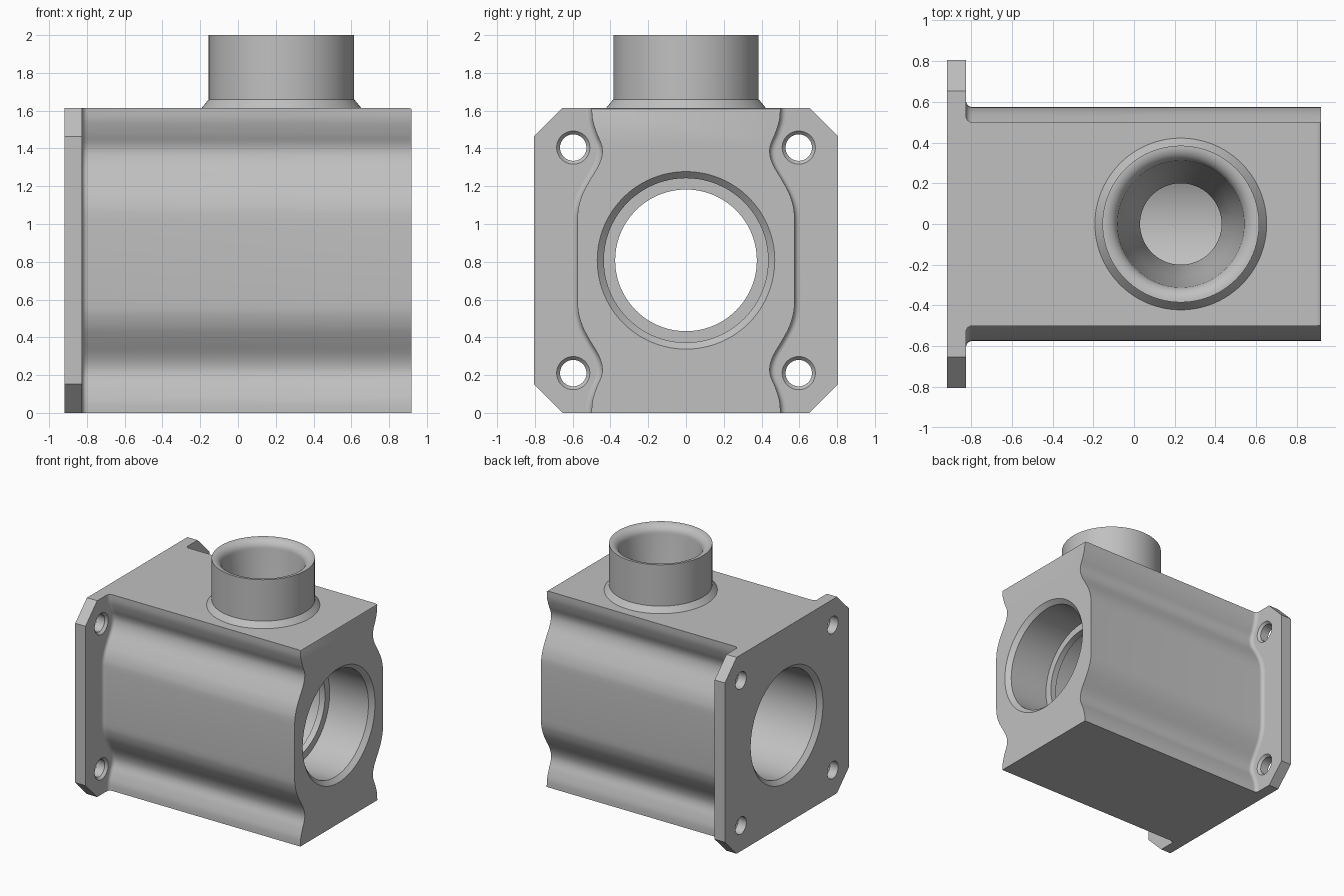
import bpy, bmesh, math
from mathutils import Matrix, Vector

cube = bpy.data.objects.get("Cube")
if cube:
    bpy.data.objects.remove(cube, do_unlink=True)

END = 0.918          # half length along x
TOP = 1.615          # body and flange height
MID = TOP / 2
FLANGE_X = -0.825    # inner face of the flange
SPOUT_X = 0.23

metal = bpy.data.materials.new("cast grey metal")
metal.use_nodes = True
grey = (0.53, 0.53, 0.53, 1)
metal.diffuse_color = grey
bsdf = next(n for n in metal.node_tree.nodes if n.type == 'BSDF_PRINCIPLED')
bsdf.inputs["Base Color"].default_value = grey


def finish(bm, name):
    bmesh.ops.recalc_face_normals(bm, faces=bm.faces)
    mesh = bpy.data.meshes.new(name)
    bm.to_mesh(mesh)
    bm.free()
    mesh.materials.append(metal)
    obj = bpy.data.objects.new(name, mesh)
    bpy.context.collection.objects.link(obj)
    return obj


def loft(bm, sections, closed=False):
    """Skin a row of equal vertex loops, capping the ends unless closed."""
    loops = [[bm.verts.new(p) for p in s] for s in sections]
    n = len(loops[0])
    pairs = list(zip(loops, loops[1:]))
    if closed:
        pairs.append((loops[-1], loops[0]))
    else:
        bm.faces.new(loops[0])
        bm.faces.new(loops[-1])
    for a, b in pairs:
        for i in range(n):
            j = (i + 1) % n
            bm.faces.new((a[i], a[j], b[j], b[i]))


def lathe(name, profile, matrix, closed=False, steps=96):
    """Revolve (radius, height) points about the local z axis."""
    turn = [2 * math.pi * i / steps for i in range(steps)]
    bm = bmesh.new()
    loft(bm, [[matrix @ Vector((r * math.cos(t), r * math.sin(t), h)) for t in turn]
              for r, h in profile], closed)
    return finish(bm, name)


def cut(obj, cutter):
    mod = obj.modifiers.new("cut", 'BOOLEAN')
    mod.operation = 'DIFFERENCE'
    mod.solver = 'EXACT'
    mod.object = cutter
    bpy.context.view_layer.objects.active = obj
    bpy.ops.object.modifier_apply(modifier=mod.name)


def smooth_curve(points, steps=5):
    """Catmull-Rom interpolation through 2D points."""
    pts = [Vector(p) for p in points]
    pts = [pts[0]] + pts + [pts[-1]]
    out = []
    for a, b, c, d in zip(pts, pts[1:], pts[2:], pts[3:]):
        for k in range(steps):
            t = k / steps
            out.append(0.5 * (2 * b + (c - a) * t + (2 * a - 5 * b + 4 * c - d) * t ** 2
                              + (3 * b - a - 3 * c + d) * t ** 3))
    return out + [pts[-1]]


# Body: waisted side outline, mirrored top to bottom and side to side
upper = smooth_curve([(0.5, TOP), (0.495, 1.55), (0.473, 1.48), (0.448, 1.42), (0.444, 1.37),
                      (0.463, 1.31), (0.51, 1.23), (0.547, 1.16), (0.569, 1.09), (0.575, 1.03)])
side = [(p.x, p.y) for p in upper] + [(p.x, TOP - p.y) for p in reversed(upper)]


def body_section(x, grow):
    return ([(x, y + grow, z) for y, z in side]
            + [(x, -y - grow, z) for y, z in reversed(side)])


FILLET = 0.03
sections = []
for k in range(7):
    a = math.pi / 2 * k / 6
    sections.append(body_section(FLANGE_X + FILLET * (1 - math.cos(a)),
                                 FILLET * (1 - math.sin(a))))
sections.append(body_section(END, 0))
bm = bmesh.new()
loft(bm, sections)
rim = [e for e in bm.edges
       if all(v.co.x > END - 0.01 and v.co.z > TOP - 0.001 for v in e.verts)]
bmesh.ops.bevel(bm, geom=rim, offset=0.025, segments=4, profile=0.5, affect='EDGES')
body = finish(bm, "body")

# Flange: square plate with clipped corners
W, C = 0.805, 0.152
quarter = [(W, TOP - C), (W - C, TOP)]
half = quarter + [(-y, z) for y, z in reversed(quarter)]
outline = half + [(-y, TOP - z) for y, z in half]
bm = bmesh.new()
loft(bm, [[(x, y, z) for y, z in outline] for x in (-END, FLANGE_X)])
flange = finish(bm, "mounting_flange")

# Main bore with chamfered mouths and a thin inner lip
along_x = Matrix.Translation((0, 0, MID)) @ Matrix.Rotation(math.pi / 2, 4, 'Y')
R, LIP, CH = 0.435, 0.375, 0.035
bore = lathe("bore_cutter", [
    (R + 2 * CH, -END - CH), (R, -END + CH), (R, 0.48), (LIP, 0.48),
    (LIP, 0.53), (R, 0.53), (R, END - CH), (R + 2 * CH, END + CH)], along_x)

# Tapered throat below the spout
over_spout = Matrix.Translation((SPOUT_X, 0, 0))


def throat_radius(z):
    return 0.2 + 0.11 * (z - 1.24) / 0.69


throat = lathe("throat_cutter", [(0.2, 1.0), (0.2, 1.24), (throat_radius(1.7), 1.7)], over_spout)

cut(body, bore)
cut(body, throat)
cut(flange, bore)

# Bolt holes, countersunk on the body side
cutters = [bore, throat]
for y in (-0.597, 0.597):
    for dz in (-0.597, 0.597):
        place = Matrix.Translation((0, y, MID + dz)) @ Matrix.Rotation(math.pi / 2, 4, 'Y')
        hole = lathe("bolt_hole_cutter", [(0.07, -1), (0.07, FLANGE_X - 0.02),
                                          (0.088, FLANGE_X), (0.106, FLANGE_X + 0.02)],
                     place, steps=48)
        cut(flange, hole)
        cutters.append(hole)
for c in cutters:
    bpy.data.objects.remove(c, do_unlink=True)

# Spout: hollow tube with chamfered foot and rounded inner lip
lip = []
for k in range(9):
    a = math.pi / 2 * k / 8
    lip.append((0.38 - 0.07 * math.sin(a), 1.93 + 0.07 * math.cos(a)))
spout = lathe("spout", [(0.422, TOP), (0.385, 1.66), (0.385, 2.0)] + lip
              + [(throat_radius(TOP), TOP)], over_spout, closed=True)

for obj in (body, flange, spout):
    bpy.ops.object.select_all(action='DESELECT')
    obj.select_set(True)
    bpy.context.view_layer.objects.active = obj
    bpy.ops.object.shade_smooth_by_angle(angle=math.radians(30))
